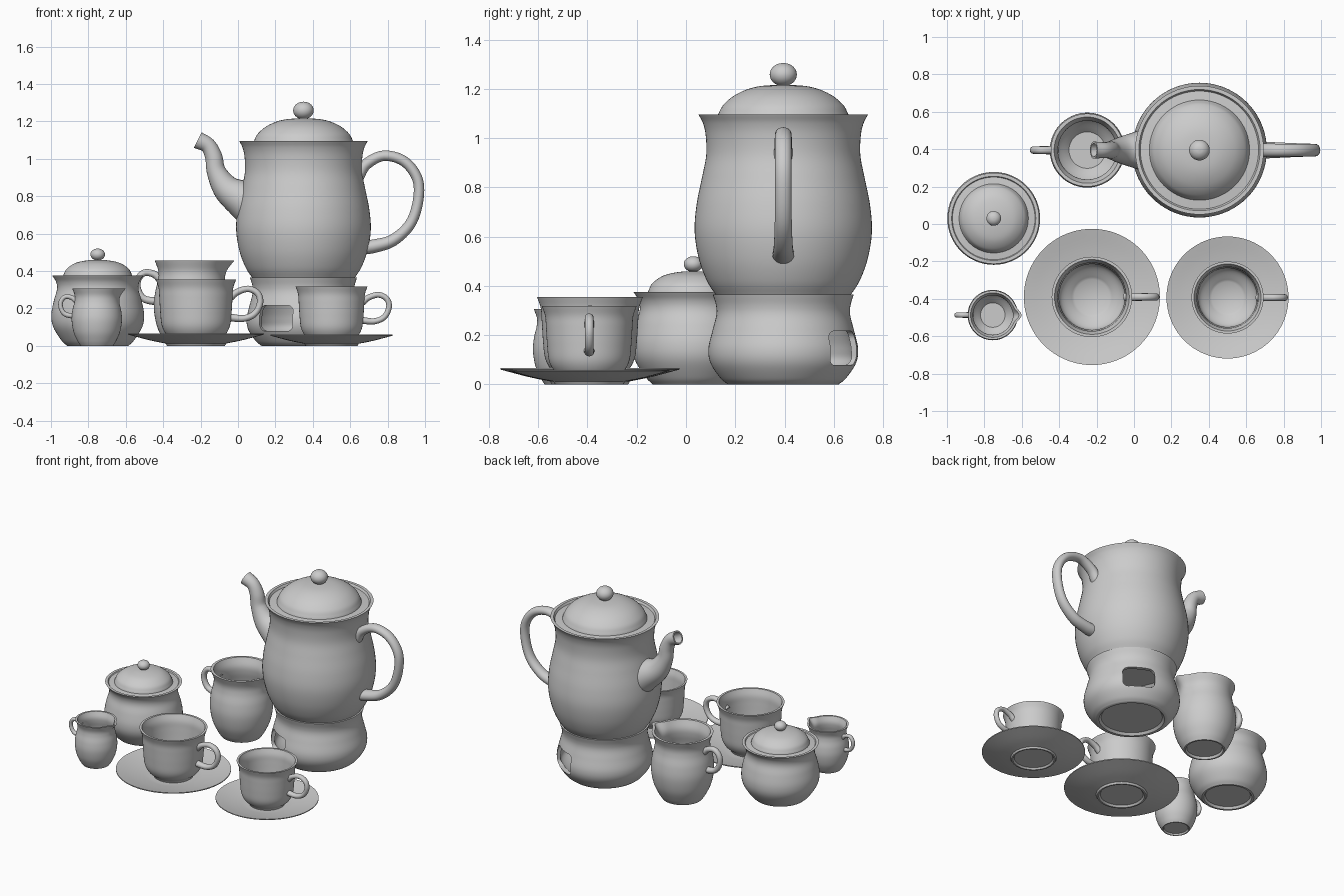
import bpy, bmesh, math
from mathutils import Vector

if "Cube" in bpy.data.objects:
    bpy.data.objects.remove(bpy.data.objects["Cube"])

SEG = 72


def smooth(pts, n=6):
    """Catmull-Rom curve through a few control points."""
    v = [Vector(p) for p in pts]
    if len(v) < 3:
        return v
    v = [2 * v[0] - v[1]] + v + [2 * v[-1] - v[-2]]
    out = []
    for a, b, c, d in zip(v, v[1:], v[2:], v[3:]):
        for i in range(n):
            t = i / n
            out.append(0.5 * (2 * b + (c - a) * t + (2 * a - 5 * b + 4 * c - d) * t ** 2
                              + (3 * b - a - 3 * c + d) * t ** 3))
    return out + [v[-2]]


def finish(bm, name, loc, scale=1.0):
    bmesh.ops.remove_doubles(bm, verts=bm.verts, dist=1e-5)
    bmesh.ops.recalc_face_normals(bm, faces=bm.faces)
    for v in bm.verts:
        v.co = v.co * scale + Vector((loc[0], loc[1], 0))
    me = bpy.data.meshes.new(name)
    bm.to_mesh(me)
    bm.free()
    ob = bpy.data.objects.new(name, me)
    bpy.context.collection.objects.link(ob)
    bpy.ops.object.select_all(action='DESELECT')
    ob.select_set(True)
    bpy.context.view_layer.objects.active = ob
    bpy.ops.object.shade_smooth_by_angle(angle=math.radians(40))
    return ob


def lathe(name, runs, loc, scale=1.0, shape=None):
    """Turn a profile made of smooth runs (joined by sharp corners)."""
    bm = bmesh.new()
    vs = [bm.verts.new((p[0], 0, p[1])) for run in runs for p in smooth(run)]
    es = [bm.edges.new(e) for e in zip(vs, vs[1:])]
    bmesh.ops.spin(bm, geom=vs + es, cent=(0, 0, 0), axis=(0, 0, 1),
                   angle=math.tau, steps=SEG, use_duplicate=False)
    if shape:
        for v in bm.verts:
            shape(v.co)
    return finish(bm, name, loc, scale)


def vessel(name, outer, t, floor, loc, scale=1.0, shape=None):
    """Hollow pot with a recessed foot, wall thickness t and inner floor height."""
    r0, z0 = outer[0]
    inner = [(r - t, z) for r, z in reversed(outer) if z > floor + 0.03]
    inner.append((r0 * 0.75, floor))
    runs = [[(0, z0 + .015)], [(r0 * .86, z0 + .015)], [(r0 * .92, z0)],
            outer, inner, [(0, floor)]]
    return lathe(name, runs, loc, scale, shape)


def tube(name, path, loc, scale=1.0, wide=1.0, wall=0):
    """Tube along (x, z, radius) points in the xz plane; wall > 0 leaves the end open."""
    pts = smooth(path)
    rings = []
    for i, p in enumerate(pts):
        d = pts[min(i + 1, len(pts) - 1)] - pts[max(i - 1, 0)]
        d = Vector((d[0], d[1])).normalized()
        rings.append((p, (-d[1], d[0]), p[2]))
    if wall:
        rings += [(p, n, r - wall) for p, n, r in reversed(rings)]
    bm = bmesh.new()
    loops = []
    for p, n, r in rings:
        ring = []
        for k in range(24):
            a = math.tau * k / 24
            c = r * math.cos(a)
            ring.append(bm.verts.new((p[0] + n[0] * c, r * wide * math.sin(a), p[1] + n[1] * c)))
        loops.append(ring)
    for a, b in zip(loops, loops[1:]):
        for k in range(24):
            bm.faces.new((a[k], a[k - 1], b[k - 1], b[k]))
    bm.faces.new(loops[0])
    bm.faces.new(loops[-1])
    return finish(bm, name, loc, scale)


def knob(name, loc, z, r, h):
    arc = [(r * math.sin(a), z - h * math.cos(a)) for a in
           [math.pi * i / 8 for i in range(9)]]
    arc[0], arc[-1] = (0, z - h), (0, z + h)
    return lathe(name, [arc], loc)


# Warmer stand with a rounded opening cut right through
POT = (0.35, 0.395)
warmer = vessel("warmer_stand", [(.225, 0), (.255, .025), (.295, .085), (.304, .145), (.287, .22),
                                 (.272, .28), (.273, .32), (.286, .365)], .025, .03, POT)
bpy.ops.mesh.primitive_cube_add(size=1, location=(*POT, .147), rotation=(0, 0, math.radians(-31)))
cutter = bpy.context.object
cutter.name = "opening_cutter"
cutter.hide_render = True
cutter.scale = (.205, 1, .138)
bpy.ops.object.transform_apply(location=False, rotation=False, scale=True)
bm = bmesh.new()
bm.from_mesh(cutter.data)
long_edges = [e for e in bm.edges if e.calc_length() > .9]
bmesh.ops.bevel(bm, geom=long_edges, offset=.035, segments=6, profile=.5, affect='EDGES')
bm.to_mesh(cutter.data)
bm.free()
mod = warmer.modifiers.new("openings", 'BOOLEAN')
mod.operation, mod.object, mod.solver = 'DIFFERENCE', cutter, 'EXACT'
bpy.context.view_layer.objects.active = warmer
bpy.ops.object.modifier_apply(modifier=mod.name)
bpy.data.objects.remove(cutter)

# Teapot
vessel("teapot_body", [(.272, .36), (.31, .42), (.343, .51), (.36, .62), (.352, .73), (.33, .84),
                       (.313, .93), (.315, 1.01), (.326, 1.06), (.344, 1.095)], .02, .39, POT)
lathe("teapot_lid", [[(0, 1.05)], [(.29, 1.05)], [(.322, 1.08)], [(.268, 1.085)],
                     [(.265, 1.095), (.243, 1.135), (.19, 1.178), (.11, 1.208), (0, 1.218)]], POT)
knob("teapot_lid_knob", POT, 1.258, .055, .047)
tube("teapot_spout", [(-.25, .74, .125), (-.32, .78, .105), (-.41, .84, .075), (-.465, .93, .052),
                      (-.48, 1.01, .046), (-.51, 1.07, .042), (-.565, 1.10, .046)],
     POT, wall=.01)
tube("teapot_handle", [(.29, .90, .032), (.335, .97, .03), (.43, 1.016, .028), (.54, .985, .028),
                       (.61, .89, .028), (.612, .77, .028), (.57, .65, .029), (.48, .565, .032),
                       (.38, .533, .036), (.31, .525, .038)], POT, wide=1.2)

# Sugar bowl
SUGAR = (-.75, .03)
vessel("sugar_bowl", [(.165, 0), (.195, .03), (.238, .1), (.248, .165), (.235, .24), (.218, .3),
                      (.222, .34), (.243, .375)], .018, .03, SUGAR)
lathe("sugar_bowl_lid", [[(0, .345)], [(.2, .345)], [(.225, .368)], [(.185, .372)],
                         [(.183, .38), (.165, .412), (.12, .442), (.06, .456), (0, .46)]], SUGAR)
knob("sugar_bowl_knob", SUGAR, .488, .039, .032)


# Two jugs: same shape at two sizes, pouring lip on +x
def lip(co):
    a = math.atan2(co.y, co.x)
    rise = max(0, min(1, (co.z - .33) / .125))
    f = 1 + .18 * rise ** 1.5 * math.exp(-(a / .2) ** 2)
    co.x *= f
    co.y *= f


for name, loc, s in (("large_jug", (-.25, .395), 1.0), ("small_jug", (-.755, -.487), .672)):
    vessel(name, [(.13, 0), (.155, .04), (.185, .11), (.2, .2), (.194, .28), (.178, .35),
                  (.176, .4), (.195, .455)], .018, .03, loc, s, lip)
    tube(name + "_handle", [(-.165, .355, .021), (-.2, .383, .019), (-.25, .39, .018),
                            (-.284, .355, .018), (-.285, .3, .018), (-.25, .25, .019),
                            (-.17, .235, .022)], loc, s, 1.1)

# Two cups on saucers: same shape at two sizes
for name, loc, s in (("large_cup", (-.225, -.39), 1.0), ("small_cup", (.5, -.393), .896)):
    lathe(name + "_saucer", [[(0, .012)], [(.135, .012)], [(.145, 0)], [(.155, 0)],
                             [(.162, .012), (.25, .03), (.364, .06)],
                             [(.364, .066), (.27, .044), (.18, .028), (.14, .024)], [(0, .024)]],
          loc, s)
    vessel(name, [(.125, .022), (.135, .04), (.162, .065), (.183, .11), (.191, .18), (.196, .26),
                  (.2, .31), (.215, .355)], .015, .05, loc, s)
    tube(name + "_handle", [(.18, .255, .02), (.22, .287, .018), (.28, .304, .017),
                            (.33, .28, .017), (.343, .23, .017), (.315, .172, .017),
                            (.255, .146, .018), (.175, .152, .021)], loc, s, 1.15)
